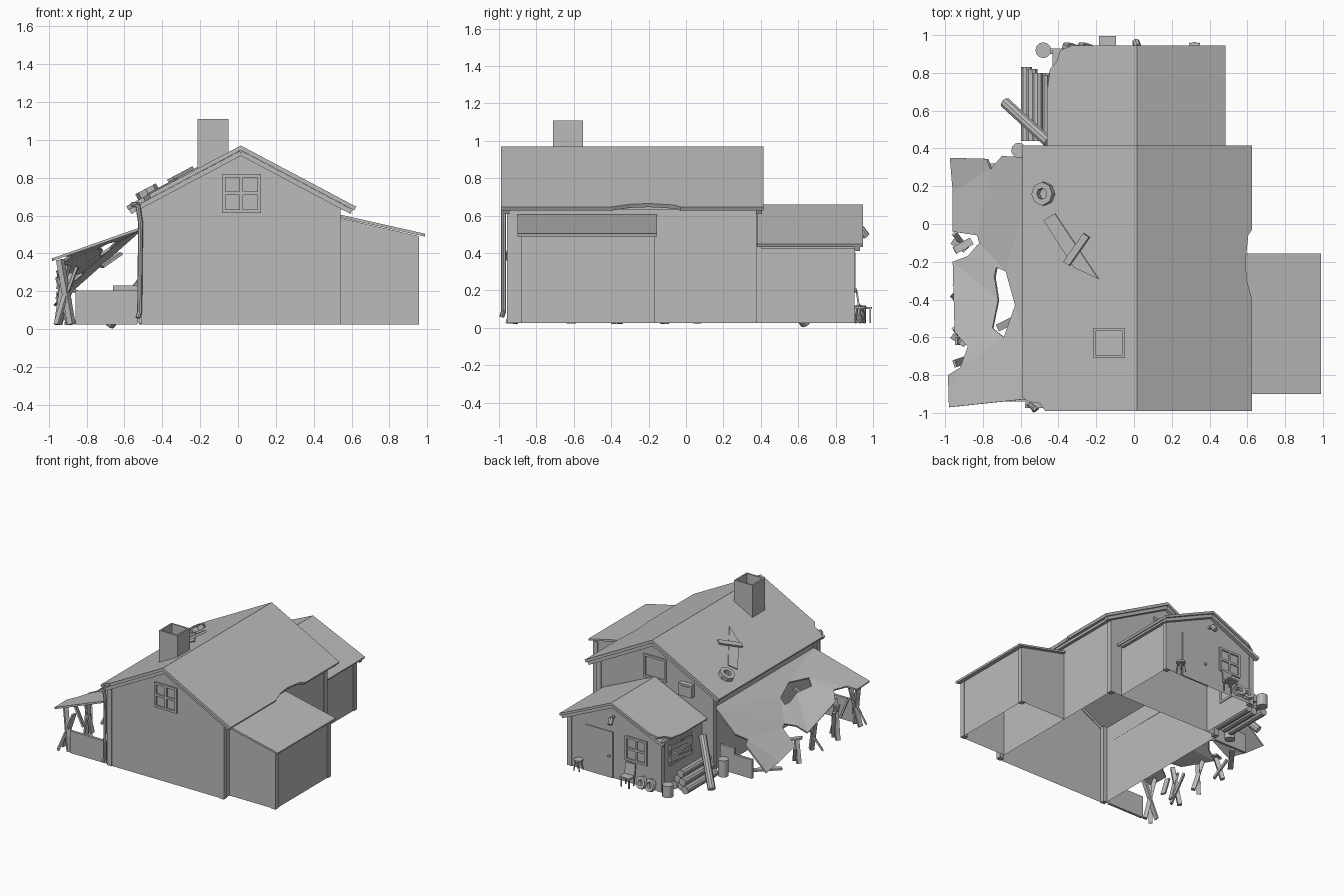
import bpy, bmesh, math
from mathutils import Vector, Matrix

old = bpy.data.objects.get("Cube")
if old:
    bpy.data.objects.remove(old, do_unlink=True)

GREY = (0.5, 0.5, 0.5, 1)
mat = bpy.data.materials.new("plain grey")
mat.use_nodes = True
mat.diffuse_color = GREY
mat.node_tree.nodes["Principled BSDF"].inputs["Base Color"].default_value = GREY


def finish(name, bm, solid=0):
    me = bpy.data.meshes.new(name)
    bm.to_mesh(me)
    bm.free()
    ob = bpy.data.objects.new(name, me)
    bpy.context.collection.objects.link(ob)
    me.materials.append(mat)
    if solid:
        m = ob.modifiers.new("thickness", "SOLIDIFY")
        m.thickness, m.offset = solid, -1


def box(bm, lo, hi):
    lo, hi = Vector(lo), Vector(hi)
    m = Matrix.Translation((lo + hi) / 2) @ Matrix.Diagonal((*(hi - lo), 1))
    bmesh.ops.create_cube(bm, size=1, matrix=m)


def along(p, q):
    p, q = Vector(p), Vector(q)
    return Matrix.Translation((p + q) / 2) @ (q - p).to_track_quat("Z", "Y").to_matrix().to_4x4(), (q - p).length


def beam(bm, p, q, w, h):
    m, n = along(p, q)
    bmesh.ops.create_cube(bm, size=1, matrix=m @ Matrix.Diagonal((w, h, n, 1)))


def cyl(bm, p, q, r, sides=10):
    m, n = along(p, q)
    bmesh.ops.create_cone(bm, cap_ends=True, segments=sides, radius1=r, radius2=r, depth=n, matrix=m)


def ring(bm, centre, axis, outer, inner, h, sides=12):
    # tyre with a square section
    m = Matrix.Translation(centre) @ Vector(axis).to_track_quat("Z", "Y").to_matrix().to_4x4()
    loops = []
    for r, z in ((outer, -h), (outer, h), (inner, h), (inner, -h)):
        loops.append([bm.verts.new(m @ Vector((r * math.cos(a), r * math.sin(a), z)))
                      for a in (math.tau * i / sides for i in range(sides))])
    for k in range(4):
        a, b = loops[k], loops[(k + 1) % 4]
        for i in range(sides):
            j = (i + 1) % sides
            bm.faces.new((a[i], a[j], b[j], b[i]))


def sheet(name, loops, height, thick):
    # outline with holes, raised by a height rule and thickened
    bm = bmesh.new()
    edges = []
    for loop in loops:
        vs = [bm.verts.new((x, y, 0)) for x, y in loop]
        edges += [bm.edges.new((vs[i - 1], vs[i])) for i in range(len(vs))]
    bmesh.ops.triangle_fill(bm, edges=edges, use_beauty=True)
    for f in bm.faces:
        f.normal_update()
        if f.normal.z < 0:
            f.normal_flip()
    for v in bm.verts:
        v.co.z = height(v.co.x, v.co.y)
    bmesh.ops.dissolve_limit(bm, angle_limit=0.001, verts=bm.verts, edges=bm.edges)
    finish(name, bm, thick)


def shell(name, profile, y0, y1):
    # walls with an open bottom; first and last profile points are the feet
    bm = bmesh.new()
    ends = [[bm.verts.new((x, y, z)) for x, z in profile] for y in (y0, y1)]
    bm.faces.new(ends[0])
    bm.faces.new(ends[1][::-1])
    for i in range(len(profile) - 1):
        bm.faces.new((ends[0][i], ends[0][i + 1], ends[1][i + 1], ends[1][i]))
    finish(name, bm)


def window(name, origin, u, w, h, panes=True):
    # frame and bars on a wall, with u running along the wall
    bm, o, u = bmesh.new(), Vector(origin), Vector(u)
    up, t = Vector((0, 0, 1)), 0.018
    for s in (-1, 1):
        a, b = u * (w / 2 * s), up * (h / 2 * s)
        for p, q in ((a - up * (h + t) / 2, a + up * (h + t) / 2), (b - u * (w - t) / 2, b + u * (w - t) / 2)):
            beam(bm, o + p, o + q, t, t)
    if panes:
        beam(bm, o - up * h / 2, o + up * h / 2, t, t * 0.8)
        beam(bm, o - u * w / 2, o + u * w / 2, t * 0.8, t)
    finish(name, bm)


CX, BASE = 0.015, 0.025
main_z = lambda x, y: 0.97 - 0.53 * abs(x - CX)
annex_z = lambda x, y: 0.66 - 0.45 * abs(x - CX)
shed_z = lambda x, y: 0.605 - 0.225 * (x - 0.54)


def gable(name, half, ridge, eave, y0, y1):
    shell(name, [(CX - half, BASE), (CX - half, eave), (CX, ridge), (CX + half, eave), (CX + half, BASE)], y0, y1)


# Walls
gable("main_walls", 0.52, 0.945, 0.665, -0.95, 0.37)
gable("annex_walls", 0.42, 0.64, 0.445, 0.37, 0.895)
shell("shed_walls", [(0.535, BASE), (0.535, 0.588), (0.95, 0.493), (0.95, BASE)], -0.875, -0.175)

# Corner posts, standing slightly proud of the walls
bm = bmesh.new()
for x, y, top in [(CX + s * 0.507, y, 0.67) for s in (-1, 1) for y in (-0.937, 0.357)] + \
        [(CX + s * 0.407, 0.882, 0.45) for s in (-1, 1)] + [(0.937, y, 0.49) for y in (-0.862, -0.188)]:
    box(bm, (x - 0.02, y - 0.02, BASE), (x + 0.02, y + 0.02, top))
finish("corner_posts", bm)

# Roofs with broken edges
sheet("main_roof_whole_side", [[(CX, -0.99), (0.625, -0.99), (0.625, -0.4), (0.598, -0.3), (0.59, -0.2),
                                (0.605, -0.06), (0.625, -0.03), (0.625, 0.415), (CX, 0.415)]], main_z, 0.022)
sheet("main_roof_broken_side", [[(CX, -0.99), (-0.47, -0.99), (-0.5, -0.95), (-0.56, -0.94), (-0.59, -0.92),
                                 (-0.59, 0.415), (CX, 0.415)]], main_z, 0.022)
sheet("annex_roof_whole_side", [[(CX, 0.38), (0.485, 0.38), (0.485, 0.945), (CX, 0.945)]], annex_z, 0.018)
sheet("annex_roof_broken_side", [[(CX, 0.38), (-0.46, 0.38), (-0.46, 0.7), (-0.445, 0.82), (-0.41, 0.86),
                                  (-0.39, 0.92), (-0.33, 0.945), (CX, 0.945)]], annex_z, 0.018)
sheet("shed_roof", [[(0.54, -0.9), (0.99, -0.9), (0.99, -0.155), (0.54, -0.155)]], shed_z, 0.015)

# Trim boards under the gable and eave edges
bm = bmesh.new()
for s in (-1, 1):
    for rule, half, ys, drop in ((main_z, 0.585, (-0.96, 0.39), 0.04), (annex_z, 0.455, (0.915,), 0.034)):
        x = CX + s * half
        for y in ys:
            beam(bm, (CX, y, rule(CX, y) - drop), (x, y, rule(x, y) - drop), 0.03, 0.025)
    beam(bm, (CX + s * 0.54, -0.96, 0.645), (CX + s * 0.54, 0.39, 0.645), 0.025, 0.025)
    beam(bm, (CX + s * 0.435, 0.4, 0.435), (CX + s * 0.435, 0.92, 0.435), 0.025, 0.025)
finish("roof_trim", bm)

# Chimney with a hollow top
bm = bmesh.new()
box(bm, (-0.215, -0.71, 0.8), (-0.05, -0.55, 1.11))
top = max(bm.faces, key=lambda f: f.calc_center_median().z)
bmesh.ops.inset_region(bm, faces=[top], thickness=0.018)
bmesh.ops.translate(bm, verts=bmesh.ops.extrude_discrete_faces(bm, faces=[top])["faces"][0].verts, vec=(0, 0, -0.15))
finish("chimney", bm)

# Windows, back door, lamp and wall cooler
X, Y = (1, 0, 0), (0, 1, 0)
window("front_gable_window", (0.018, -0.955, 0.717), X, 0.187, 0.187)
window("back_gable_window", (0.018, 0.372, 0.727), X, 0.187, 0.17, False)
window("annex_back_window", (-0.18, 0.897, 0.305), X, 0.18, 0.18)
window("annex_side_window", (-0.407, 0.66, 0.29), Y, 0.26, 0.16, False)
bm = bmesh.new()
for z, tilt in ((0.235, 0.02), (0.285, -0.02), (0.34, 0.01)):
    beam(bm, (-0.418, 0.52, z - tilt), (-0.418, 0.8, z + tilt), 0.012, 0.034)
finish("window_boards", bm)
bm = bmesh.new()
box(bm, (0.03, 0.89, BASE), (0.28, 0.902, 0.4))
cyl(bm, (0.06, 0.895, 0.2), (0.06, 0.915, 0.2), 0.01, 8)
finish("back_door", bm)
bm = bmesh.new()
beam(bm, (0.02, 0.89, 0.53), (0.02, 0.94, 0.53), 0.015, 0.015)
cyl(bm, (0.02, 0.935, 0.53), (0.01, 0.965, 0.49), 0.02, 8)
finish("door_lamp", bm)
bm = bmesh.new()
box(bm, (-0.335, 0.365, 0.585), (-0.22, 0.41, 0.685))
box(bm, (-0.32, 0.41, 0.6), (-0.235, 0.415, 0.67))
finish("wall_cooler", bm)


# Collapsed porch roof, sagging towards the back
def porch_z(x, y):
    t = (-0.51 - x) / 0.47
    return 0.54 - t * (0.165 + 0.25 * min(1, max(0, (y + 0.7) / 0.85)))


sheet("porch_roof", [
    [(-0.51, -0.92), (-0.98, -0.97), (-0.985, -0.8), (-0.92, -0.76), (-0.88, -0.65), (-0.95, -0.57), (-0.96, -0.2),
     (-0.88, -0.17), (-0.82, -0.1), (-0.83, -0.06), (-0.96, -0.04), (-0.96, 0.17), (-0.975, 0.35), (-0.78, 0.345),
     (-0.76, 0.29), (-0.7, 0.36), (-0.51, 0.35)],
    [(-0.73, -0.23), (-0.68, -0.25), (-0.63, -0.43), (-0.69, -0.6), (-0.75, -0.55), (-0.72, -0.4), (-0.74, -0.28)],
], porch_z, 0.014)

# Leaning porch posts with braces and loose planks
bm = bmesh.new()
for y, lean in ((-0.92, 0.04), (-0.6, -0.03), (-0.36, 0.04), (-0.1, -0.03)):
    x, top = -0.92, porch_z(-0.92, y) - 0.03
    beam(bm, (x + lean, y, BASE), (x - lean / 2, y + lean, top), 0.032, 0.032)
    beam(bm, (x - lean, y - 0.03, BASE), (x + lean, y + 0.05, top * 0.8), 0.03, 0.014)
for p, q in (((-0.96, -0.88, 0.03), (-0.85, -0.9, 0.33)), ((-0.62, -0.5, 0.4), (-0.72, -0.55, 0.33)),
             ((-0.95, -0.74, 0.31), (-0.89, -0.72, 0.15)), ((-0.95, -0.14, 0.22), (-0.86, -0.09, 0.2)),
             ((-0.94, -0.62, 0.3), (-0.88, -0.62, 0.06)), ((-0.9, 0.05, 0.03), (-0.75, 0.25, 0.05))):
    beam(bm, p, q, 0.04, 0.014)
finish("porch_posts_and_planks", bm)
bm = bmesh.new()
box(bm, (-0.86, -0.94, BASE), (-0.53, -0.92, 0.205))
box(bm, (-0.66, 0.3, BASE), (-0.53, 0.32, 0.23))
box(bm, (-0.82, 0.3, BASE), (-0.66, 0.32, 0.18))
finish("porch_low_walls", bm)

# Drainpipe
bm = bmesh.new()
path = [(-0.56, -0.95, 0.66), (-0.53, -0.975, 0.66), (-0.515, -0.975, 0.56), (-0.52, -0.975, 0.09), (-0.53, -0.985, 0.06)]
for p, q in zip(path, path[1:]):
    cyl(bm, p, q, 0.013, 8)
finish("drainpipe", bm)

# Rubbish lying on the roof
bm = bmesh.new()
on_roof = lambda x, y, lift: (x, y, main_z(x, y) + lift)
ring(bm, on_roof(-0.48, 0.16, 0.018), (-0.53, 0, 1), 0.062, 0.03, 0.018, 8)
finish("roof_tyre", bm)
bm = bmesh.new()
sheet("roof_plank", [[(-0.48, 0.02), (-0.32, -0.23), (-0.19, -0.29), (-0.42, 0.055)]],
      lambda x, y: main_z(x, y) + 0.008, 0.008)
sheet("roof_cross_plank", [[(-0.375, -0.2), (-0.345, -0.22), (-0.24, -0.07), (-0.27, -0.05)]],
      lambda x, y: main_z(x, y) + 0.026, 0.016)
bm.free()

# Log pile and leaning log
bm = bmesh.new()
for x, z, y1 in ((-0.57, 0.058, 0.83), (-0.507, 0.058, 0.79), (-0.45, 0.058, 0.8),
                 (-0.54, 0.113, 0.82), (-0.477, 0.113, 0.79), (-0.51, 0.168, 0.8)):
    cyl(bm, (x, 0.44, z), (x, y1, z), 0.031)
cyl(bm, (-0.68, 0.64, 0.025), (-0.45, 0.43, 0.32), 0.03)
finish("logs", bm)

# Barrels, tyres, stool and chair around the back
bm = bmesh.new()
cyl(bm, (-0.61, 0.39, BASE), (-0.61, 0.39, 0.16), 0.04, 12)
cyl(bm, (-0.48, 0.92, BASE), (-0.48, 0.92, 0.12), 0.042, 12)
finish("barrels", bm)
bm = bmesh.new()
for x in (-0.25, -0.33):
    ring(bm, (x, 0.93, 0.075), (0.3, 1, 0.3), 0.05, 0.024, 0.014)
finish("leaning_tyres", bm)
bm = bmesh.new()
cyl(bm, (0.32, 0.93, 0.1), (0.32, 0.93, 0.115), 0.035, 10)
for sx in (-1, 1):
    for sy in (-1, 1):
        beam(bm, (0.32 + sx * 0.025, 0.93 + sy * 0.025, BASE), (0.32 + sx * 0.015, 0.93 + sy * 0.015, 0.1), 0.008, 0.008)
        beam(bm, (-0.14 + sx * 0.035, 0.955 + sy * 0.03, BASE), (-0.14 + sx * 0.035, 0.955 + sy * 0.03, 0.1), 0.009, 0.009)
box(bm, (-0.185, 0.915, 0.1), (-0.095, 0.995, 0.112))
beam(bm, (-0.14, 0.925, 0.11), (-0.14, 0.912, 0.2), 0.09, 0.01)
finish("stool_and_chair", bm)
